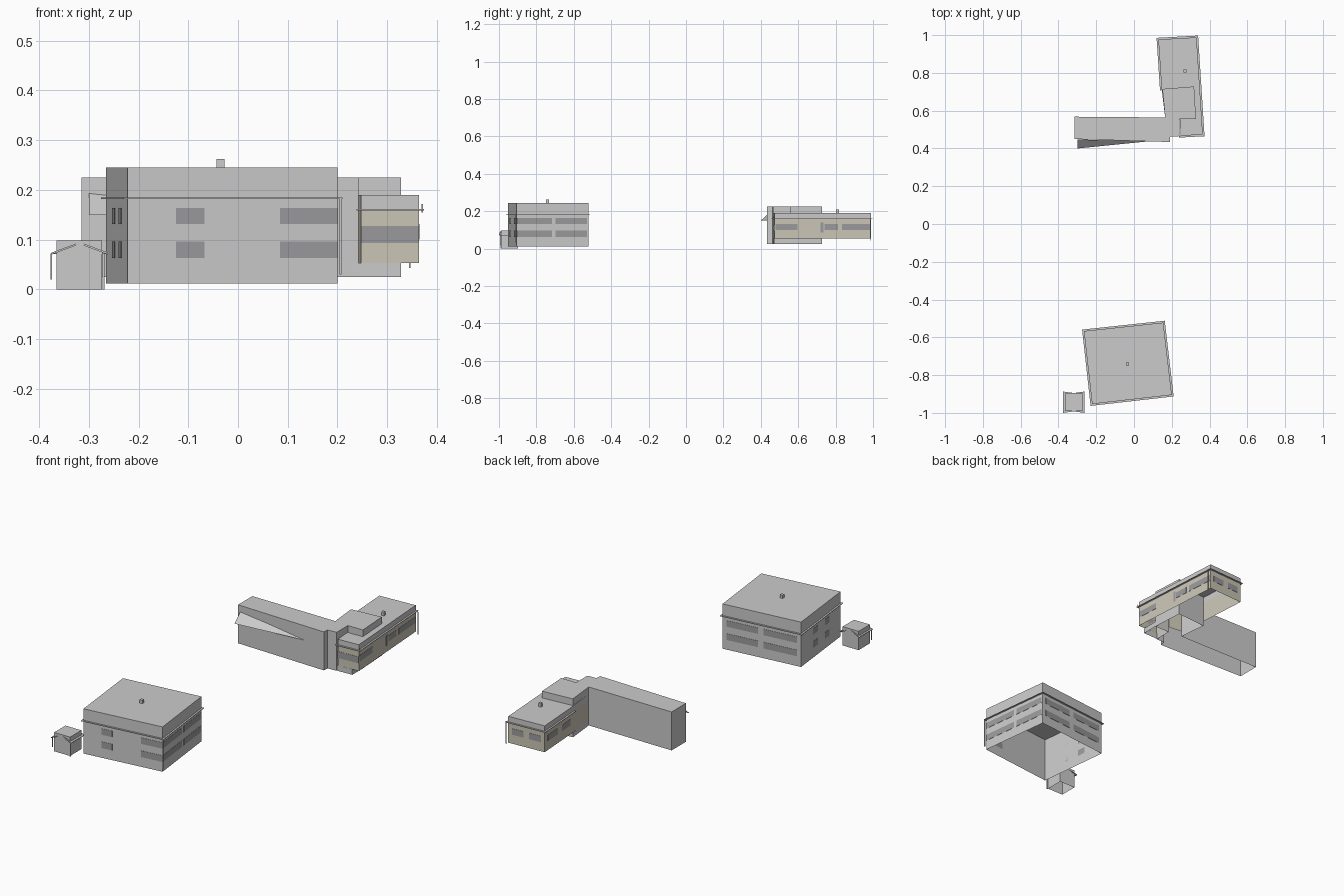
import bpy, bmesh
from mathutils import Vector

if "Cube" in bpy.data.objects:
    bpy.data.objects.remove(bpy.data.objects["Cube"])


def material(name, rgb):
    m = bpy.data.materials.new(name)
    m.diffuse_color = (*rgb, 1)
    m.use_nodes = True
    m.node_tree.nodes["Principled BSDF"].inputs["Base Color"].default_value = m.diffuse_color
    return m


TAN = material("tan_wall", (0.60, 0.57, 0.47))
GLASS = material("window_grey", (0.33, 0.33, 0.34))


def finish(name, bm, mat=None):
    bmesh.ops.recalc_face_normals(bm, faces=bm.faces)
    me = bpy.data.meshes.new(name)
    bm.to_mesh(me)
    bm.free()
    ob = bpy.data.objects.new(name, me)
    bpy.context.collection.objects.link(ob)
    if mat:
        me.materials.append(mat)
    return ob


def shell(name, pts, z0, z1, top=False, bottom=False, mat=None):
    """Vertical walls over a footprint, with optional caps."""
    bm = bmesh.new()
    lo = [bm.verts.new((x, y, z0)) for x, y in pts]
    hi = [bm.verts.new((x, y, z1)) for x, y in pts]
    n = len(pts)
    for i in range(n):
        j = (i + 1) % n
        bm.faces.new((lo[i], lo[j], hi[j], hi[i]))
    if top:
        bm.faces.new(hi)
    if bottom:
        bm.faces.new(lo[::-1])
    return finish(name, bm, mat)


def strip(name, p, q, t0, t1, z0, z1, out, mat=None):
    """Box lying on the outside of wall p->q (footprints run anticlockwise)."""
    p, q = Vector(p), Vector(q)
    d = (q - p).normalized()
    n = Vector((d.y, -d.x)) * out
    a, b = p.lerp(q, t0), p.lerp(q, t1)
    return shell(name, [a + n, b + n, b, a], z0, z1, True, True, mat)


def eaves(name, pts, z, over=0.009, skip=()):
    n = len(pts)
    for i in range(n):
        if i not in skip:
            p, q = Vector(pts[i]), Vector(pts[(i + 1) % n])
            e = over / (q - p).length
            strip(name, p, q, -e, 1 + e, z, z + 0.003, over)


def box(name, x, y, w, z0, z1):
    h = w / 2
    shell(name, [(x - h, y - h), (x + h, y - h), (x + h, y + h), (x - h, y + h)],
          z0, z1, True, True)


def sheet(name, pts):
    bm = bmesh.new()
    bm.faces.new([bm.verts.new(p) for p in pts])
    return finish(name, bm)


# main hall: plinth and walls, roof block, eaves
hall = [(-0.222, -0.953), (0.2, -0.905), (0.155, -0.522), (-0.265, -0.567)]
shell("hall_walls", hall, 0.012, 0.185)
shell("hall_roof", hall, 0.185, 0.245, top=True)
eaves("hall_eave", hall, 0.182)
box("hall_chimney", -0.035, -0.74, 0.016, 0.245, 0.262)
box("hall_downpipe", 0.206, -0.91, 0.004, 0.03, 0.183)

# hall windows: two storeys on each side
spans = [[(0.23, 0.365), (0.727, 1.0)],
         [(0.0, 0.49), (0.54, 0.98)],
         [(0.05, 0.45), (0.52, 0.95)],
         [(0.3, 0.42), (0.6, 0.72)]]
for i, side in enumerate(spans):
    for t0, t1 in side:
        for z0, z1 in ((0.063, 0.096), (0.132, 0.164)):
            strip("hall_window", hall[i], hall[(i + 1) % 4], t0, t1, z0, z1, 0.0012, GLASS)

# small outbuilding with gable trims and posts
hut = [(-0.365, -0.99), (-0.273, -0.99), (-0.273, -0.897), (-0.365, -0.897)]
shell("hut_walls", hut, 0.0, 0.075)
shell("hut_roof", hut, 0.075, 0.098, top=True)
for y, s in ((-0.99, -1), (-0.897, 1)):
    for x in (-0.375, -0.261):
        ye = y + s * 0.01
        ym = y + s * 0.002
        sheet("hut_verge", [(x, ye, 0.074), (-0.318, ym, 0.095),
                            (-0.318, ym, 0.091), (x, ye, 0.070)])
        sheet("hut_verge_soffit", [(x, ye, 0.073), (-0.318, ym, 0.094),
                                   (-0.318, y, 0.094), (x, y, 0.073)])
for x0, x1 in ((-0.375, -0.365), (-0.273, -0.261)):
    shell("hut_gutter", [(x0, -0.998), (x1, -0.99), (x1, -0.897), (x0, -0.889)],
          0.071, 0.074, True, True)
box("hut_post", -0.375, -0.99, 0.003, 0.02, 0.072)
box("hut_post", -0.27, -0.993, 0.004, 0.0, 0.072)

# long grey wing with the link block at its end
wing = [(-0.315, 0.45), (0.19, 0.434), (0.192, 0.462), (0.242, 0.465), (0.242, 0.557),
        (0.328, 0.557), (0.318, 0.728), (0.15, 0.715), (0.165, 0.564), (-0.315, 0.568)]
shell("wing_walls", wing, 0.025, 0.16)
shell("wing_roof", wing, 0.16, 0.225, top=True)
sheet("wing_canopy", [(-0.3, 0.447, 0.193), (-0.3, 0.40, 0.15), (0.1, 0.44, 0.15)])
sheet("link_gable", [(0.25, 0.5555, 0.225), (0.25, 0.5555, 0.19), (0.297, 0.5555, 0.19)])
under = [(0.242, 0.467), (0.328, 0.47), (0.328, 0.557), (0.242, 0.557)]
shell("link_base", under, 0.025, 0.053)

# tan block running back from the link
tan = [(0.247, 0.467), (0.364, 0.473), (0.331, 0.988), (0.129, 0.977),
       (0.146, 0.717), (0.165, 0.565), (0.242, 0.558)]
shell("tan_walls", tan, 0.053, 0.16, mat=TAN)
shell("tan_roof", tan, 0.16, 0.19, top=True)
eaves("tan_eave", tan, 0.159, skip=(4, 5, 6))
box("tan_chimney", 0.27, 0.81, 0.014, 0.19, 0.21)
box("tan_downpipe", 0.345, 0.985, 0.003, 0.043, 0.16)
box("tan_corner_pipe", 0.37, 0.47, 0.003, 0.155, 0.172)

# tan block windows: front band, east side, back and west side
bands = [(0, 0.0, 1.0, 0.093, 0.127), (1, 0.01, 0.24, 0.10, 0.132),
         (1, 0.48, 0.51, 0.085, 0.14), (1, 0.52, 0.66, 0.10, 0.132),
         (1, 0.7, 0.99, 0.10, 0.132), (2, 0.1, 0.42, 0.10, 0.132),
         (2, 0.58, 0.9, 0.10, 0.132), (3, 0.1, 0.45, 0.10, 0.132),
         (3, 0.6, 0.9, 0.10, 0.132)]
for i, t0, t1, z0, z1 in bands:
    strip("tan_window", tan[i], tan[i + 1], t0, t1, z0, z1, 0.0012, GLASS)
